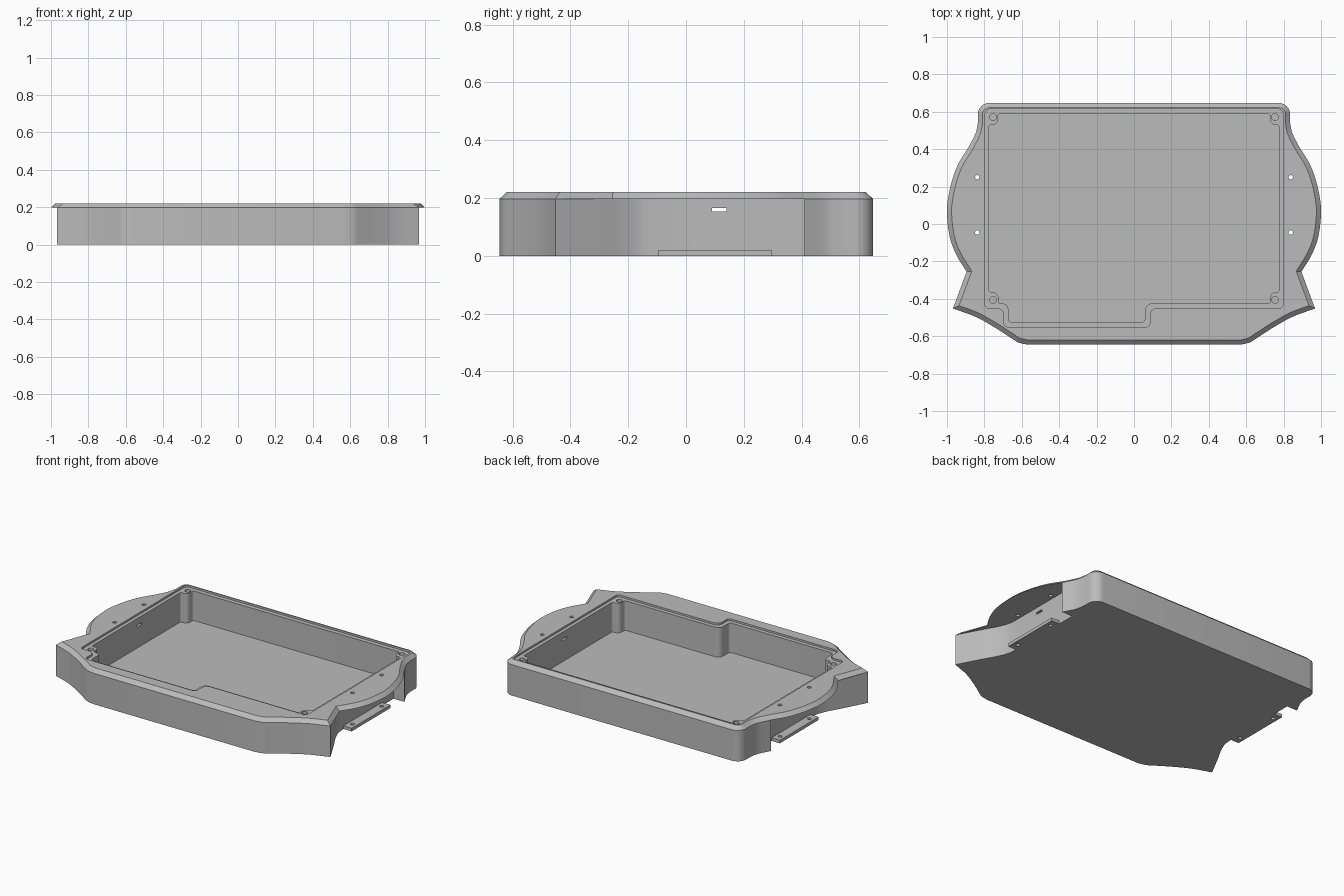
import bpy, bmesh, math
from mathutils import Vector
from mathutils.geometry import tessellate_polygon

if "Cube" in bpy.data.objects:
    bpy.data.objects.remove(bpy.data.objects["Cube"])

grey = bpy.data.materials.new("grey_plastic")
grey.diffuse_color = (0.5, 0.5, 0.5, 1)
grey.use_nodes = True
grey.node_tree.nodes["Principled BSDF"].inputs["Base Color"].default_value = grey.diffuse_color


def rounded(corners, steps=6):
    """Polygon from (x, y, radius) corners with filleted corners."""
    out, n = [], len(corners)
    for i, (x, y, r) in enumerate(corners):
        p = Vector((x, y))
        if r == 0:
            out.append(p)
            continue
        a = (Vector(corners[i - 1][:2]) - p).normalized()
        b = (Vector(corners[(i + 1) % n][:2]) - p).normalized()
        half = a.angle(b) / 2
        c = p + (a + b).normalized() * (r / math.sin(half))
        t = r / math.tan(half)
        s, e = p + a * t - c, p + b * t - c
        for k in range(steps + 1):
            out.append(c + s.lerp(e, k / steps).normalized() * r)
    return out


def spline(pts, steps=5):
    """Smooth curve through the points."""
    p = [Vector(q) for q in pts]
    p = [2 * p[0] - p[1]] + p + [2 * p[-1] - p[-2]]
    out = []
    for i in range(1, len(p) - 2):
        a, b, c, d = p[i - 1:i + 3]
        for k in range(steps):
            t = k / steps
            out.append(0.5 * (2 * b + (c - a) * t + (2 * a - 5 * b + 4 * c - d) * t * t
                              + (3 * b - a - 3 * c + d) * t ** 3))
    return out + [p[-2]]


def inset(pts, d):
    """Mitred inward offset of a clockwise polygon."""
    out, n = [], len(pts)
    for i, p in enumerate(pts):
        u = (p - pts[i - 1]).normalized()
        v = (pts[(i + 1) % n] - p).normalized()
        nu, nv = Vector((u.y, -u.x)), Vector((v.y, -v.x))
        out.append(p + (nu + nv) * (d / (1 + nu.dot(nv))))
    return out


def flip(pts):
    return [Vector((-p.x, p.y)) for p in pts]


def mirrored(right):
    """Close a right half outline (back to front) with its mirror image."""
    return right + flip(right[::-1])


def circle(x, y, r):
    return [Vector((x + r * math.cos(k * math.pi / 8), y + r * math.sin(k * math.pi / 8)))
            for k in range(16)]


def fill(bm, loops):
    """Fill a flat outer loop around any inner loops."""
    verts = [bm.verts.new(p) for loop in loops for p in loop]
    for tri in tessellate_polygon(loops):
        bm.faces.new([verts[i] for i in tri])


def cap(bm, z, *loops):
    fill(bm, [[Vector((p.x, p.y, z)) for p in loop] for loop in loops])


def slot_ring(x):
    return [Vector((x, y, z)) for y, z in
            ((0.09, 0.153), (0.14, 0.153), (0.14, 0.166), (0.09, 0.166))]


def quad(bm, *pts):
    bm.faces.new([bm.verts.new(p) for p in pts])


def wall(bm, low, z0, z1, high=None, slots=False):
    """Band between two loops; long side panels may get a cable slot."""
    high = high or low
    for i in range(len(low)):
        j = (i + 1) % len(low)
        q = [Vector((*low[i], z0)), Vector((*low[j], z0)),
             Vector((*high[j], z1)), Vector((*high[i], z1))]
        side = abs(low[i].x - low[j].x) < 1e-4 and abs(low[i].y - low[j].y) > 0.4
        if slots and side:
            fill(bm, [q, slot_ring(low[i].x)])
        else:
            quad(bm, *q)


def finish(name, bm):
    bmesh.ops.remove_doubles(bm, verts=bm.verts[:], dist=1e-5)
    bmesh.ops.recalc_face_normals(bm, faces=bm.faces[:])
    me = bpy.data.meshes.new(name)
    bm.to_mesh(me)
    bm.free()
    me.materials.append(grey)
    ob = bpy.data.objects.new(name, me)
    bpy.context.collection.objects.link(ob)
    return ob


RIM, STEP, TOP, FLOOR = 0.197, 0.208, 0.22, 0.02

# Outline pieces of the right half, running from back to front
back = rounded([(0, 0.647, 0), (0.835, 0.647, 0.06), (0.835, 0.54, 0)])[1:-1]
shoulder = spline([(0.835, 0.54), (0.847, 0.485), (0.885, 0.41)])
ear = spline([(0.885, 0.41), (0.94, 0.32), (0.975, 0.225), (0.995, 0.13), (1.0, 0.05),
              (0.985, -0.07), (0.95, -0.165), (0.895, -0.255)])
front = spline([(0.968, -0.452), (0.85, -0.495), (0.75, -0.55), (0.66, -0.608),
                (0.62, -0.633), (0.57, -0.645)])
recess = [Vector((0.81, 0.41))] + spline(
    [(0.81, -0.1), (0.818, -0.16), (0.845, -0.225), (0.89, -0.305)])
body = mirrored(back + shoulder + recess + front)
rim = mirrored(back + shoulder[:-1] + ear + front)
rim_top = inset(rim, 0.025)
under_ear = ear + [front[0]] + recess[::-1]

# Shallow recess for a lid
lid = rounded([(-0.797, 0.615, 0.03), (0.797, 0.615, 0.03), (0.797, -0.45, 0.02),
               (0.085, -0.45, 0.035), (0.085, -0.55, 0.02), (-0.695, -0.55, 0.02),
               (-0.695, -0.45, 0.035), (-0.797, -0.45, 0.02)])

# Deep cavity that leaves a screw boss in each corner
cavity = rounded([(-0.775, 0.53, 0.012), (-0.728, 0.53, 0.03), (-0.728, 0.588, 0.012),
                  (0.728, 0.588, 0.012), (0.728, 0.53, 0.03), (0.775, 0.53, 0.012),
                  (0.775, -0.365, 0.012), (0.728, -0.365, 0.03), (0.728, -0.425, 0.012),
                  (0.06, -0.425, 0.035), (0.06, -0.525, 0.02), (-0.672, -0.525, 0.02),
                  (-0.672, -0.425, 0.03), (-0.725, -0.425, 0.012),
                  (-0.725, -0.365, 0.03), (-0.775, -0.365, 0.012)])

boss_holes = [circle(s * 0.754, y, 0.018) for s in (-1, 1) for y in (0.572, -0.406)]
ear_holes = [circle(0.838, y, 0.012) for y in (0.25, -0.045)]
left_holes = [flip(h) for h in ear_holes]

# Tray: outside, chamfered rim, lid step and cavity
bm = bmesh.new()
cap(bm, 0, body)
wall(bm, body, 0, RIM, slots=True)
cap(bm, RIM, under_ear, *ear_holes)
cap(bm, RIM, flip(under_ear), *left_holes)
wall(bm, rim, RIM, TOP, rim_top)
cap(bm, TOP, rim_top, lid, *ear_holes, *left_holes)
wall(bm, lid, STEP, TOP)
cap(bm, STEP, lid, cavity, *boss_holes)
wall(bm, cavity, FLOOR, STEP, slots=True)
cap(bm, FLOOR, cavity)
for h in ear_holes + left_holes:
    wall(bm, h, RIM, TOP)
for h in boss_holes:
    wall(bm, h, 0.06, STEP)
    cap(bm, 0.06, h)

# Cable slot tunnels through both side walls
for s in (-1, 1):
    a, b = slot_ring(s * 0.775), slot_ring(s * 0.81)
    for i in range(4):
        j = (i + 1) % 4
        quad(bm, a[i], a[j], b[j], b[i])
parts = [finish("tray", bm)]

# Mounting tabs at the foot of each side
tab = [Vector(p) for p in ((0.81, -0.095), (0.81, 0.295), (0.868, 0.295), (0.868, -0.095))]
for name, outline, holes in (("right_tab", tab, ear_holes), ("left_tab", flip(tab), left_holes)):
    bm = bmesh.new()
    for z in (0, FLOOR):
        cap(bm, z, outline, *holes)
    for loop in [outline] + holes:
        wall(bm, loop, 0, FLOOR)
    parts.append(finish(name, bm))

for ob in parts:
    bpy.ops.object.select_all(action='DESELECT')
    ob.select_set(True)
    bpy.context.view_layer.objects.active = ob
    bpy.ops.object.shade_smooth_by_angle(angle=math.radians(30))
